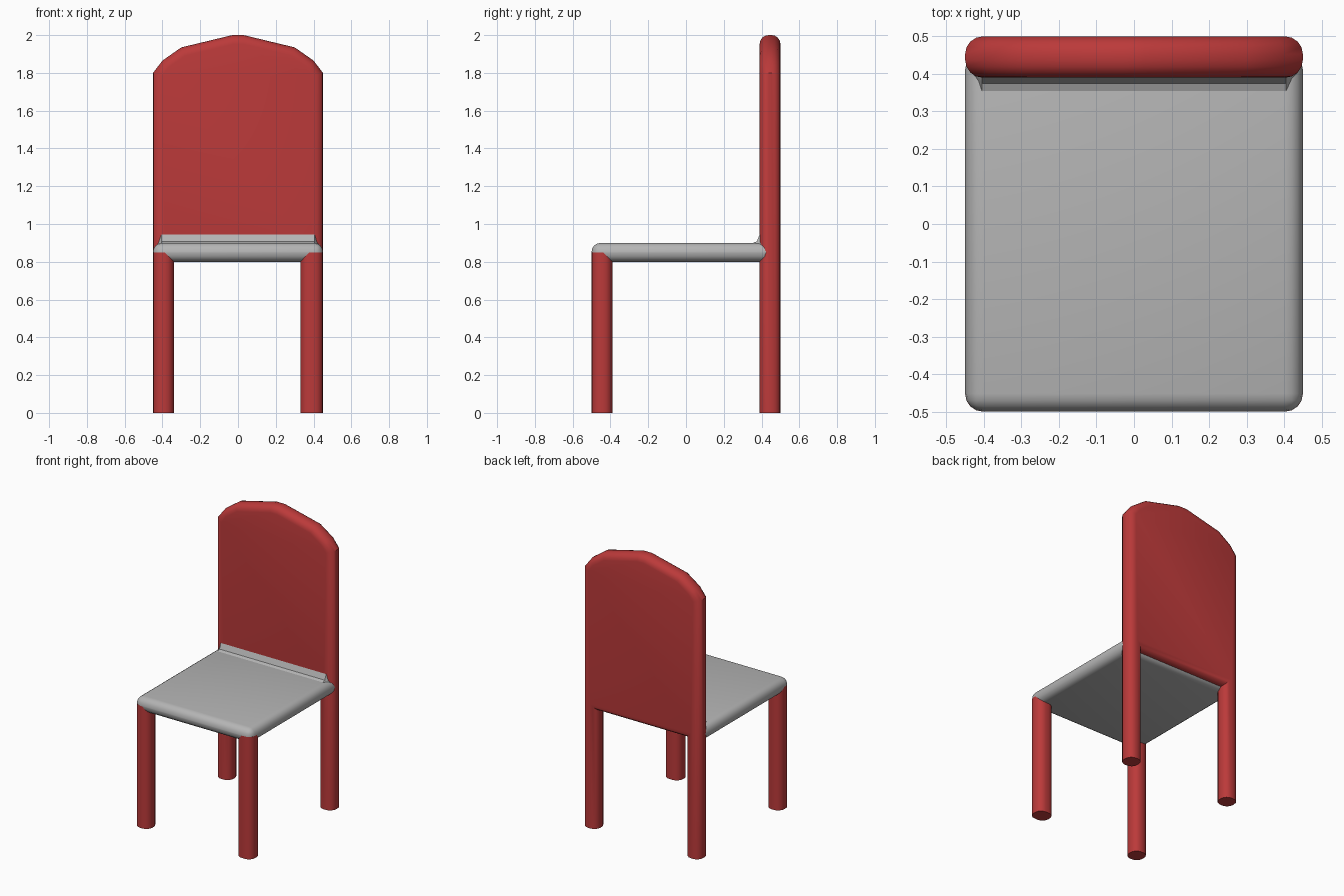
import bpy, bmesh, math

if "Cube" in bpy.data.objects:
    bpy.data.objects.remove(bpy.data.objects["Cube"])


def material(name, rgb):
    m = bpy.data.materials.new(name)
    m.diffuse_color = (*rgb, 1)
    m.use_nodes = True
    m.node_tree.nodes["Principled BSDF"].inputs["Base Color"].default_value = m.diffuse_color
    return m


RED = material("red paint", (0.50, 0.042, 0.042))
GREY = material("grey cushion", (0.46, 0.46, 0.46))


def finish(bm, name, mat):
    bmesh.ops.recalc_face_normals(bm, faces=bm.faces)
    me = bpy.data.meshes.new(name)
    bm.to_mesh(me)
    bm.free()
    me.materials.append(mat)
    ob = bpy.data.objects.new(name, me)
    bpy.context.collection.objects.link(ob)
    bpy.context.view_layer.objects.active = ob
    for o in bpy.context.selected_objects:
        o.select_set(False)
    ob.select_set(True)
    bpy.ops.object.shade_smooth_by_angle(angle=math.radians(35))
    return ob


def box(lo, hi):
    bm = bmesh.new()
    bmesh.ops.create_cube(bm, size=1)
    for v in bm.verts:
        v.co = [lo[i] + (v.co[i] + 0.5) * (hi[i] - lo[i]) for i in range(3)]
    return bm


def round_edges(bm, edges, r, seg=4):
    bmesh.ops.bevel(bm, geom=edges, offset=r, segments=seg, profile=0.5,
                    affect='EDGES', clamp_overlap=False)


# backrest and back legs: one arched outline with rounded rims
half = [(0.34, 0.82), (0.34, -0.2), (0.45, -0.2), (0.45, 1.80),
        (0.40, 1.865), (0.30, 1.935), (0.03, 2.0)]
outline = half + [(-x, z) for x, z in reversed(half)]
bm = bmesh.new()
face = bm.faces.new([bm.verts.new((x, 0.39, z)) for x, z in outline])
ext = bmesh.ops.extrude_face_region(bm, geom=[face])
for v in ext["geom"]:
    if isinstance(v, bmesh.types.BMVert):
        v.co.y = 0.50
bmesh.ops.recalc_face_normals(bm, faces=bm.faces)
rims = [e for e in bm.edges if abs(e.verts[0].co.y - e.verts[1].co.y) < 1e-5]
round_edges(bm, rims, 0.047)
# trim the feet flat on the ground
cut = bmesh.ops.bisect_plane(bm, geom=bm.verts[:] + bm.edges[:] + bm.faces[:],
                             plane_co=(0, 0, 0), plane_no=(0, 0, 1), clear_inner=True)
bmesh.ops.holes_fill(bm, edges=[e for e in bm.edges if e.is_boundary], sides=0)
finish(bm, "backrest_with_back_legs", RED)

# front legs
for name, x0, x1 in (("front_leg_left", -0.45, -0.34), ("front_leg_right", 0.33, 0.45)):
    bm = box((x0, -0.5, 0), (x1, -0.39, 0.85))
    round_edges(bm, [e for e in bm.edges
                     if abs(e.verts[0].co.z - e.verts[1].co.z) > 0.1], 0.047)
    finish(bm, name, RED)

# seat cushion
bm = box((-0.45, -0.5, 0.8), (0.45, 0.46, 0.9))
round_edges(bm, bm.edges[:], 0.048)
finish(bm, "seat", GREY)

# raised lip where the seat meets the backrest, lowered at both ends
mid = [(0.345, 0.896), (0.375, 0.908), (0.39, 0.945), (0.405, 0.945), (0.42, 0.85)]
end = [(0.40, 0.87), (0.412, 0.885), (0.422, 0.895), (0.43, 0.895), (0.44, 0.85)]
bm = bmesh.new()
rings = [[bm.verts.new((x, y, z)) for y, z in p]
         for x, p in ((-0.44, end), (-0.405, mid), (0.405, mid), (0.44, end))]
for a, b in zip(rings, rings[1:]):
    for i in range(5):
        j = (i + 1) % 5
        bm.faces.new((a[i], a[j], b[j], b[i]))
bm.faces.new(rings[0])
bm.faces.new(rings[-1])
finish(bm, "seat_back_lip", GREY)
